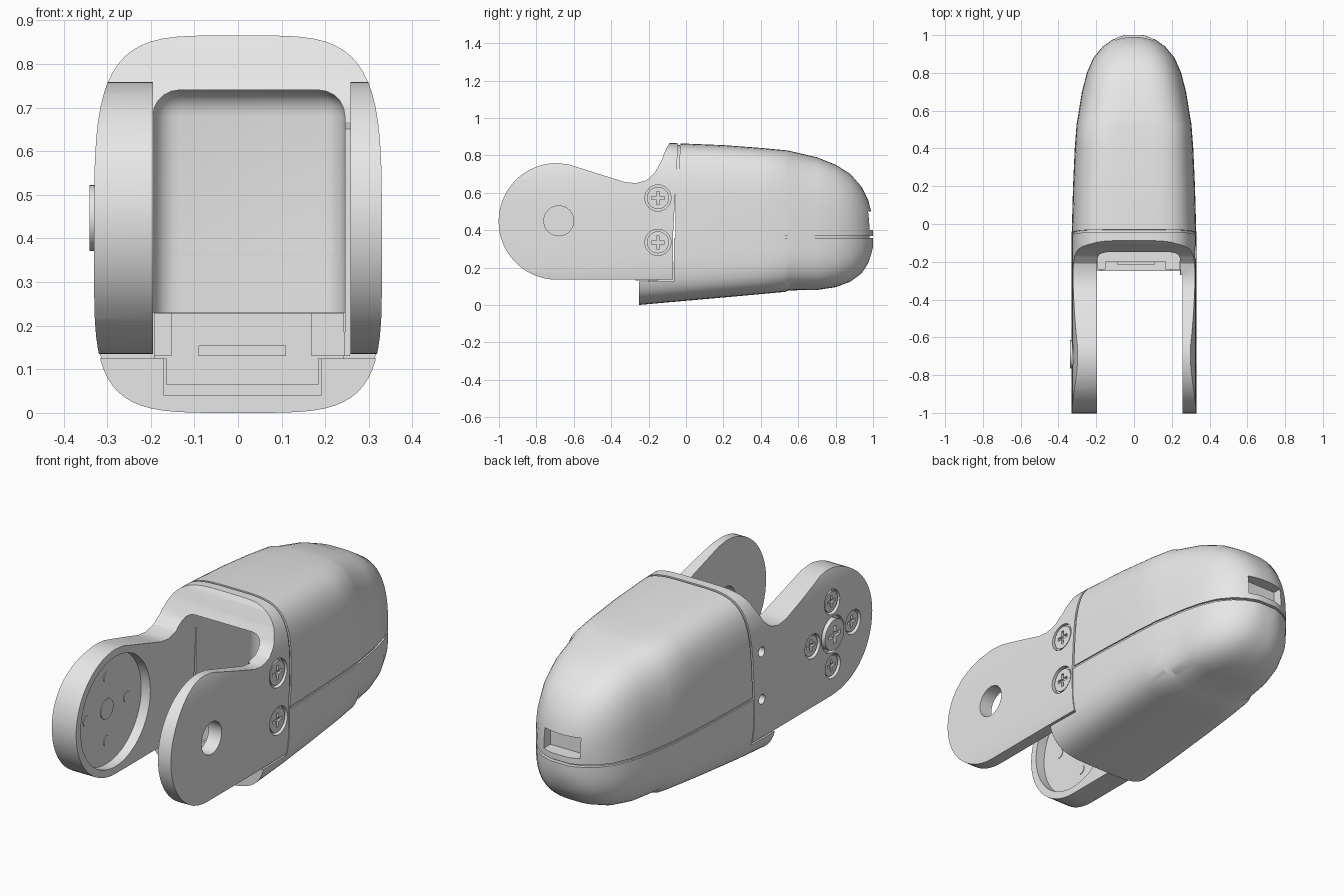
import bpy, bmesh, math
from mathutils import Vector, Matrix

if "Cube" in bpy.data.objects:
    bpy.data.objects.remove(bpy.data.objects["Cube"], do_unlink=True)

grey = bpy.data.materials.new("plain_grey")
grey.use_nodes = True
grey.diffuse_color = (0.8, 0.8, 0.8, 1)
grey.node_tree.nodes["Principled BSDF"].inputs["Base Color"].default_value = (0.8, 0.8, 0.8, 1)

SEAM = 0.365
AXLE_Y, AXLE_Z = -0.69, 0.447
# y, half width, top, bottom, roundness exponent
STATIONS = [(-1.05, .33, .867, 0, 4.3), (-.25, .33, .867, 0, 4.3),
            (-.05, .33, .865, .018, 4.3), (.2, .323, .855, .04, 4.2),
            (.4, .314, .84, .058, 4.1), (.53, .304, .828, .07, 4),
            (.55, .3, .825, .078, 3.6), (.7, .276, .79, .08, 3.4),
            (.8, .25, .75, .095, 3.2), (.88, .215, .7, .125, 3),
            (.94, .165, .63, .17, 2.8), (.975, .115, .56, .225, 2.6),
            (.99, .08, .5, .27, 2.5), (1, .05, .43, .31, 2.4)]


def finish(name, bm):
    bmesh.ops.recalc_face_normals(bm, faces=bm.faces)
    mesh = bpy.data.meshes.new(name)
    bm.to_mesh(mesh)
    bm.free()
    obj = bpy.data.objects.new(name, mesh)
    bpy.context.collection.objects.link(obj)
    mesh.materials.append(grey)
    return obj


def power(v, n):
    return math.copysign(abs(v) ** (2 / n), v)


def loft(name, planes=(), scale=1.0, sides=64):
    """Rounded body lofted along y, trimmed by (point, outward normal) planes."""
    bm = bmesh.new()
    rings = []
    for y, half, top, bottom, n in STATIONS:
        ring = []
        for i in range(sides):
            a = math.tau * (i + 0.5) / sides
            z = power(math.sin(a), n)
            z *= (top - SEAM) if z > 0 else (SEAM - bottom)
            ring.append(bm.verts.new((half * power(math.cos(a), n) * scale,
                                      y * scale, SEAM + z * scale)))
        rings.append(ring)
    for a, b in zip(rings, rings[1:]):
        for i in range(sides):
            j = (i + 1) % sides
            bm.faces.new((a[i], a[j], b[j], b[i]))
    bm.faces.new(rings[0])
    bm.faces.new(rings[-1])
    for point, normal in planes:
        geom = bm.verts[:] + bm.edges[:] + bm.faces[:]
        bmesh.ops.bisect_plane(bm, geom=geom, plane_co=point, plane_no=normal, clear_outer=True)
        bmesh.ops.edgeloop_fill(bm, edges=[e for e in bm.edges if e.is_boundary])
    return finish(name, bm)


def box(name, x, y, z, bevel=0.0):
    """Box from ranges; bevel rounds every edge that is not on the floor."""
    bm = bmesh.new()
    bmesh.ops.create_cube(bm, size=1)
    for v in bm.verts:
        v.co = [r[0] if c < 0 else r[1] for c, r in zip(v.co, (x, y, z))]
    if bevel:
        edges = [e for e in bm.edges if max(v.co.z for v in e.verts) > z[0] + 0.01]
        bmesh.ops.bevel(bm, geom=edges, offset=bevel, segments=5, profile=0.5, affect='EDGES')
    return finish(name, bm)


def disc(name, x0, x1, y, z, radius, sides=32):
    """Cylinder along x."""
    bm = bmesh.new()
    place = Matrix.Translation(((x0 + x1) / 2, y, z)) @ Matrix.Rotation(math.pi / 2, 4, 'Y')
    bmesh.ops.create_cone(bm, cap_ends=True, segments=sides, radius1=radius,
                          radius2=radius, depth=abs(x1 - x0), matrix=place)
    return finish(name, bm)


def combine(obj, *others, operation='DIFFERENCE'):
    """Boolean the object with helper shapes and remove the helpers."""
    bpy.context.view_layer.objects.active = obj
    for other in others:
        mod = obj.modifiers.new("cut", 'BOOLEAN')
        mod.operation = operation
        mod.solver = 'EXACT'
        mod.object = other
        bpy.ops.object.modifier_apply(modifier=mod.name)
        bpy.data.objects.remove(other, do_unlink=True)


def cavity():
    return box("cavity_cutter", (-.195, .245), (-1.3, .42), (.23, .74), .06)


# Upper and lower shells, separated by a fine groove over an inner core
slant = Vector((0, -0.5, 0.028))
upper = loft("upper_shell", [((0, 0, SEAM + .005), (0, 0, -1)), ((0, -.058, SEAM), slant)])
combine(upper, cavity(), box("port_cutter", (-.1, .1), (.93, 1.2), (.4, .5)))

lower = loft("lower_shell", [((0, 0, SEAM - .007), (0, 0, 1)), ((0, -.25, 0), (0, -1, 0))])
combine(lower, cavity(),
        box("step_cutter", (-.5, .5), (-.5, -.065), (.125, .6)),
        box("channel_cutter", (-.17, .19), (-.5, -.18), (.04, .3)))

core = loft("inner_core", [((0, -.055, 0), (0, -1, 0))], scale=.98)
combine(core, cavity(), box("port_cutter", (-.1, .1), (.93, 1.2), (.4, .5)))

# Front ledge between the arms
box("ledge", (-.165, .185), (-.2, -.02), (.065, .155))
box("ledge_top", (-.193, .243), (-.2, .0), (.125, .228))
box("ledge_lip", (-.09, .11), (-.215, -.19), (.13, .155))
box("right_post", (-.193, -.152), (-.24, -.15), (.13, .229))
box("left_post", (.168, .243), (-.24, -.15), (.13, .229))
box("left_post_tab", (.243, .257), (-.27, -.15), (.13, .185))

# Bracket: side profile across the full width, trimmed to the body section
outline = [(AXLE_Y + .312 * math.cos(a), AXLE_Z + .312 * math.sin(a))
           for a in (math.radians(270 - 6 * i) for i in range(31))]
outline += [(-.63, .752), (-.4, .68), (-.33, .658), (-.27, .651), (-.21, .667),
            (-.165, .71), (-.13, .775), (-.105, .84), (-.085, .869),
            (-.042, .869), (-.07, SEAM), (-.07, .135)]
bm = bmesh.new()
face = bm.faces.new([bm.verts.new((-.4, y, z)) for y, z in outline])
extruded = bmesh.ops.extrude_face_region(bm, geom=[face])["geom"]
bmesh.ops.translate(bm, vec=(.8, 0, 0),
                    verts=[g for g in extruded if isinstance(g, bmesh.types.BMVert)])
bracket = finish("bracket", bm)
combine(bracket, loft("section_cutter"), operation='INTERSECT')
combine(bracket, cavity(),
        box("arm_gap_cutter", (-.195, .258), (-1.3, -.27), (-.1, 1)),
        box("low_gap_cutter", (-.195, .245), (-1.2, .1), (-.1, .4)),
        disc("recess_cutter", -.245, -.15, AXLE_Y, AXLE_Z, .275, 64),
        disc("axle_hole_cutter", .2, .4, -.68, .45, .08))

# Screws: a pocket in the bracket and a head with a cross slot


def screw(name, side, surface, y, z, radius, proud=0.0):
    combine(bracket, disc("pocket_cutter", side * (surface - .022), side * .4, y, z, radius))
    top = surface - .006 + proud
    head = disc(name, side * (surface - .04), side * top, y, z, radius * .84)
    x = sorted((side * (top - .014), side * .4))
    arm, thick = radius * .5, radius * .12
    combine(head, box("slot_cutter", x, (y - arm, y + arm), (z - thick, z + thick)),
            box("slot_cutter", x, (y - thick, y + thick), (z - arm, z + arm)))


for label, z in (("upper", .572), ("lower", .335)):
    screw(label + "_side_screw", 1, .329, -.15, z, .07)
    combine(bracket, disc("pin_hole_cutter", -.4, -.29, -.13, z, .024, 20))

screw("axle_screw", -1, .33, AXLE_Y, AXLE_Z, .09, .016)
disc("axle_end", -.246, -.241, AXLE_Y, AXLE_Z, .05)
for i in range(4):
    a = i * math.pi / 2
    y, z = AXLE_Y + .16 * math.cos(a), AXLE_Z + .16 * math.sin(a)
    screw("arm_screw_%d" % (i + 1), -1, .327, y, z, .06)
    disc("arm_screw_end_%d" % (i + 1), -.246, -.242, y, z, .026, 20)

# Smooth the rounded surfaces, keeping real edges crisp
bpy.ops.object.select_all(action='DESELECT')
for obj in bpy.context.collection.objects:
    if obj.type == 'MESH':
        obj.select_set(True)
        bpy.context.view_layer.objects.active = obj
bpy.ops.object.shade_smooth_by_angle(angle=math.radians(28))
